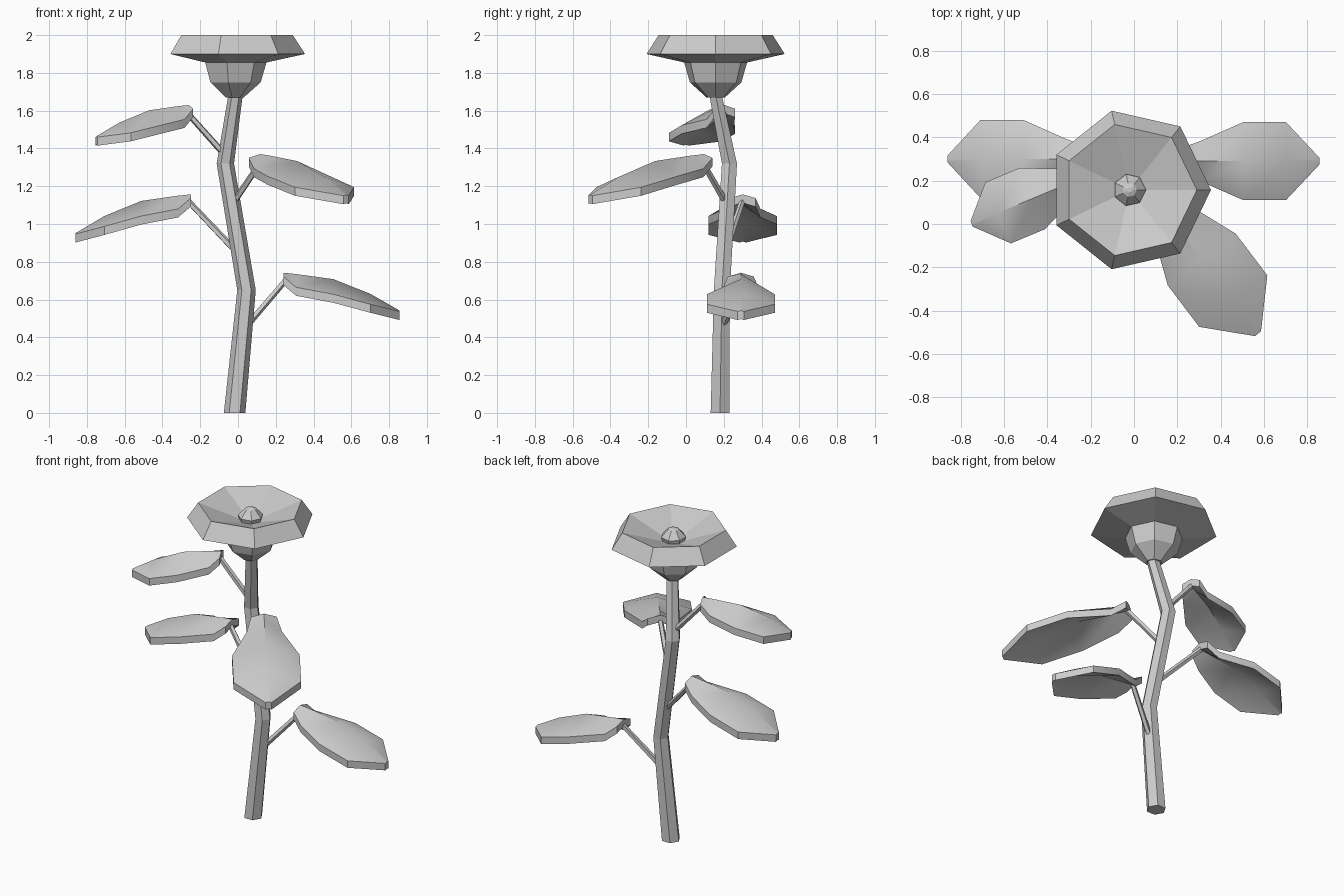
import bpy, bmesh
from math import sin, cos, pi, radians
from mathutils import Vector

if "Cube" in bpy.data.objects:
    bpy.data.objects.remove(bpy.data.objects["Cube"])


def loft(name, rings, cap_start=True, cap_end=True, smooth=False):
    """Skin a list of equal-length point rings into a closed mesh."""
    bm = bmesh.new()
    rows = [[bm.verts.new(p) for p in r] for r in rings]
    n = len(rows[0])
    for a, b in zip(rows, rows[1:]):
        for i in range(n):
            j = (i + 1) % n
            bm.faces.new((a[i], a[j], b[j], b[i]))
    if cap_start:
        bm.faces.new(rows[0][::-1])
    if cap_end:
        bm.faces.new(rows[-1])
    bmesh.ops.remove_doubles(bm, verts=bm.verts, dist=0.0002)
    bmesh.ops.recalc_face_normals(bm, faces=bm.faces)
    me = bpy.data.meshes.new(name)
    bm.to_mesh(me)
    bm.free()
    ob = bpy.data.objects.new(name, me)
    bpy.context.collection.objects.link(ob)
    if smooth:
        bpy.ops.object.select_all(action='DESELECT')
        ob.select_set(True)
        bpy.context.view_layer.objects.active = ob
        bpy.ops.object.shade_smooth_by_angle(angle=radians(40))
    return ob


def ring(x, y, z, r, n):
    return [(x + r * cos(2 * pi * i / n), y + r * sin(2 * pi * i / n), z)
            for i in range(n)]


def stalk(name, a, b, r0, r1, n=5):
    a, b = Vector(a), Vector(b)
    d = (b - a).normalized()
    u = d.cross(Vector((0, 0, 1))).normalized()
    v = d.cross(u)
    loft(name, [[p + r * (cos(2 * pi * i / n) * u + sin(2 * pi * i / n) * v)
                 for i in range(n)] for p, r in ((a, r0), (b, r1))])


# leaf rows: position along, half width, drop (fractions), edge sag
LEAF_ROWS = [(0, .38, 0, .02), (.11, .52, .035, .07), (.43, 1, .17, .08),
             (.75, 1, .56, .055), (1, .09, 1, .005)]


def leaf(name, base, azimuth, length, width, drop, thick=.045):
    base = Vector(base)
    d = Vector((cos(radians(azimuth)), sin(radians(azimuth)), 0))
    side = Vector((-d.y, d.x, 0))
    down = Vector((0, 0, -thick))
    rings = []
    for t, w, h, sag in LEAF_ROWS:
        c = base + d * length * t - Vector((0, 0, drop * h))
        top = [c + side * width * w * s - Vector((0, 0, sag * abs(s)))
               for s in (-1, 0, 1)]
        rings.append(top + [p + down for p in reversed(top)])
    loft(name, rings, smooth=True)


# Crooked six-sided stem
loft("stem", [ring(*p, 6) for p in ((-.018, .18, 0, .057), (.045, .19, .65, .049),
                                   (-.067, .23, 1.32, .046), (-.012, .155, 1.69, .038))])

# Leaves with their stalks: stem point, leaf base, azimuth, length, width, drop
LEAVES = {
    "lower_right": ((.027, .187, .44), (.24, .29, .742), 0, .615, .18, .20),
    "lower_left": ((.012, .20, .83), (-.25, .30, 1.157), 180, .61, .181, .205),
    "front": ((-.033, .218, 1.10), (.117, .095, 1.37), -52.9, .754, .197, .215),
    "upper_left": ((-.055, .222, 1.35), (-.26, .205, 1.63), 202.7, .53, .153, .165),
}
for key, (start, base, az, length, width, drop) in LEAVES.items():
    leaf("leaf_" + key, base, az, length, width, drop)
    end = Vector(base) + Vector((.02 * cos(radians(az)), .02 * sin(radians(az)), -.03))
    stalk("stalk_" + key, start, end, .018, .016)

# Seven-sided flower head: calyx, petal bowl and centre bud
CX, CY = -.02, .157


def turned(name, profile):
    loft(name, [ring(CX, CY, z, r, 7) for r, z in profile])


turned("calyx", [(.05, 1.67), (.14, 1.75), (.172, 1.86)])
turned("petal_bowl", [(.17, 1.855), (.375, 1.90), (.31, 2.0), (.05, 1.91)])
turned("flower_centre", [(.06, 1.89), (.075, 1.94), (.033, 1.985), (.012, 1.993)])
